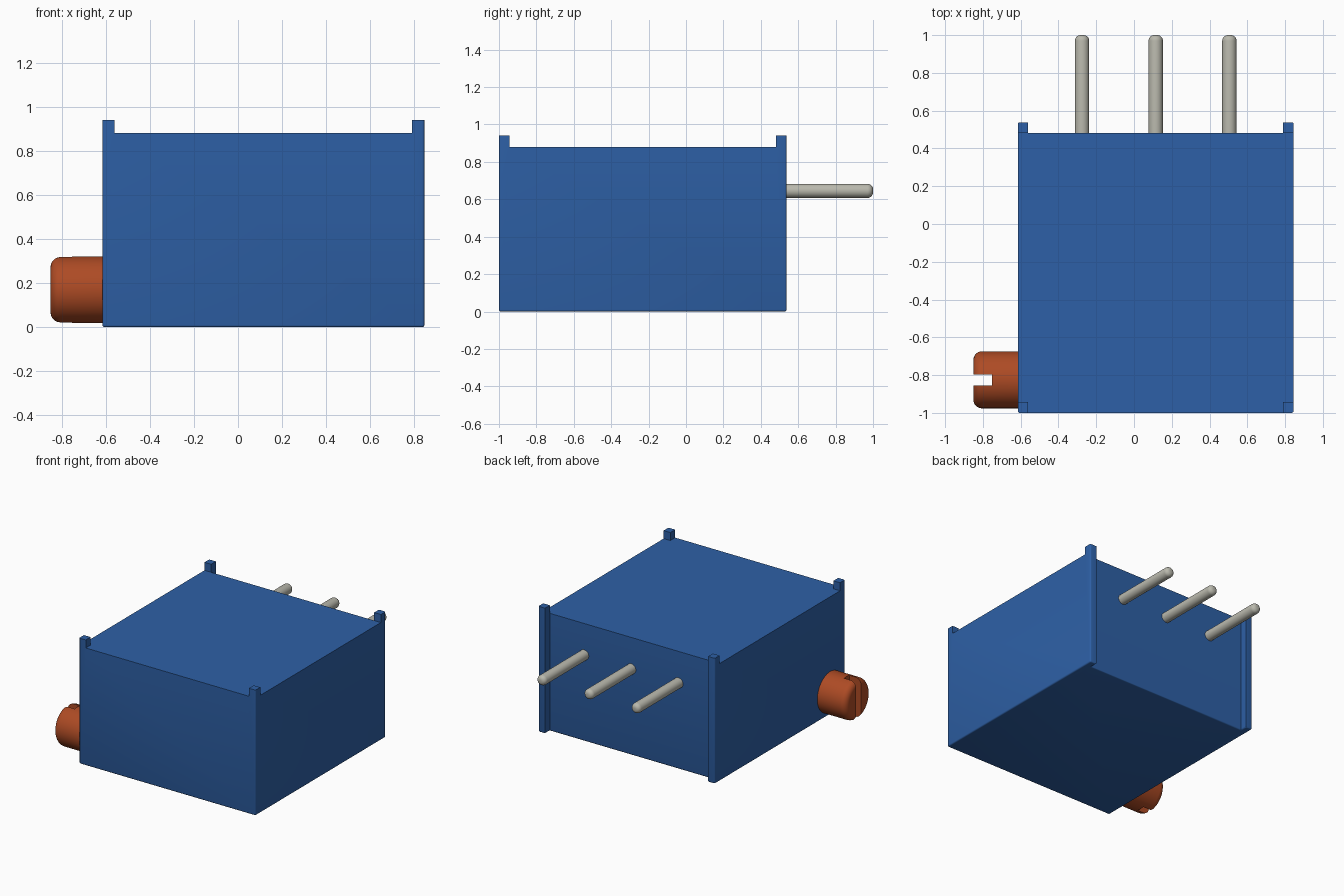
import bpy, bmesh, math
from mathutils import Vector, Matrix

if "Cube" in bpy.data.objects:
    bpy.data.objects.remove(bpy.data.objects["Cube"], do_unlink=True)


def material(name, rgb):
    m = bpy.data.materials.new(name)
    m.use_nodes = True
    m.diffuse_color = (*rgb, 1)
    bsdf = next(n for n in m.node_tree.nodes if n.type == 'BSDF_PRINCIPLED')
    bsdf.inputs["Base Color"].default_value = (*rgb, 1)
    return m


BLUE = material("blue plastic", (0.027, 0.118, 0.385))
COPPER = material("copper orange", (0.42, 0.07, 0.018))
METAL = material("grey metal", (0.49, 0.485, 0.42))


def make_object(name, bm, mat):
    bmesh.ops.recalc_face_normals(bm, faces=bm.faces)
    mesh = bpy.data.meshes.new(name)
    bm.to_mesh(mesh)
    bm.free()
    ob = bpy.data.objects.new(name, mesh)
    bpy.context.collection.objects.link(ob)
    mesh.materials.append(mat)
    return ob


def smooth(ob, angle=35):
    bpy.ops.object.select_all(action='DESELECT')
    ob.select_set(True)
    bpy.context.view_layer.objects.active = ob
    bpy.ops.object.shade_smooth_by_angle(angle=math.radians(angle))


def rounded_rod(name, start, direction, length, radius, rounding, mat, sides):
    """Solid rod along a direction, flat at the start and rounded at the far end."""
    profile = [(0, 0), (radius, 0)]
    for i in range(7):
        a = math.pi / 2 * i / 6
        profile.append((radius - rounding + rounding * math.cos(a),
                        length - rounding + rounding * math.sin(a)))
    profile.append((0, length))
    bm = bmesh.new()
    vs = [bm.verts.new((r, 0, z)) for r, z in profile]
    es = [bm.edges.new(pair) for pair in zip(vs, vs[1:])]
    bmesh.ops.spin(bm, geom=vs + es, cent=(0, 0, 0), axis=(0, 0, 1),
                   angle=2 * math.pi, steps=sides)
    bmesh.ops.remove_doubles(bm, verts=bm.verts, dist=1e-5)
    turn = Vector(direction).to_track_quat('Z', 'Y').to_matrix().to_4x4()
    bm.transform(Matrix.Translation(start) @ turn)
    return make_object(name, bm, mat)


# Case: footprint cells raised to the lid, then the four corners raised further
XS = (-0.615, -0.56, 0.79, 0.845)
YS = (-1.0, -0.943, 0.482, 0.538)
LID, CORNER = 0.88, 0.94
bm = bmesh.new()
grid = [[bm.verts.new((x, y, 0)) for y in YS] for x in XS]
for i in range(3):
    for j in range(3):
        if (i, j) != (1, 2):          # recess between the back posts
            bm.faces.new((grid[i][j], grid[i + 1][j], grid[i + 1][j + 1], grid[i][j + 1]))


def raise_faces(faces, height):
    ret = bmesh.ops.extrude_face_region(bm, geom=faces)
    new = [g for g in ret["geom"] if isinstance(g, bmesh.types.BMVert)]
    bmesh.ops.translate(bm, verts=new, vec=(0, 0, height))
    return [g for g in ret["geom"] if isinstance(g, bmesh.types.BMFace)]


top = raise_faces(bm.faces[:], LID)
corners = []
for f in top:
    c = f.calc_center_median()
    if not XS[1] < c.x < XS[2] and not YS[1] < c.y < YS[2]:
        corners.append(f)
old = [f for f in corners]
raise_faces(corners, CORNER - LID)
bmesh.ops.delete(bm, geom=[f for f in old if f.is_valid], context='FACES_ONLY')
bmesh.ops.recalc_face_normals(bm, faces=bm.faces)
bmesh.ops.dissolve_limit(bm, angle_limit=0.01, verts=bm.verts, edges=bm.edges)


# Soften the bottom rim and the four outer upright edges
def is_soft(e):
    a, b = (v.co for v in e.verts)
    if a.z < 1e-4 and b.z < 1e-4:
        return True
    upright = abs(a.x - b.x) < 1e-4 and abs(a.y - b.y) < 1e-4
    return (upright and min(abs(a.x - XS[0]), abs(a.x - XS[3])) < 1e-4
            and min(abs(a.y - YS[0]), abs(a.y - YS[3])) < 1e-4)


bmesh.ops.bevel(bm, geom=[e for e in bm.edges if is_soft(e)], offset=0.01,
                segments=3, profile=0.5, affect='EDGES', clamp_overlap=True)
smooth(make_object("case", bm, BLUE))

# Three round contact pins out of the back
for k, x in enumerate((-0.275, 0.115, 0.505)):
    smooth(rounded_rod(f"pin_{k + 1}", (x, 0.46, 0.645), (0, 1, 0),
                       0.54, 0.038, 0.03, METAL, 32))

# Adjusting screw on the right side, with a slot cut across its head
screw = rounded_rod("adjusting_screw", (-0.60, -0.825, 0.17), (-1, 0, 0),
                    0.25, 0.151, 0.045, COPPER, 64)
bm = bmesh.new()
bmesh.ops.create_cube(bm, size=1, matrix=Matrix.Translation((-0.852, -0.826, 0.17))
                      @ Matrix.Diagonal((0.2, 0.06, 0.5, 1)))
cutter = make_object("slot_cutter", bm, COPPER)
cutter.hide_render = True
mod = screw.modifiers.new("slot", 'BOOLEAN')
mod.operation = 'DIFFERENCE'
mod.solver = 'EXACT'
mod.object = cutter
bpy.context.view_layer.objects.active = screw
bpy.ops.object.modifier_apply(modifier=mod.name)
bpy.data.objects.remove(cutter, do_unlink=True)
smooth(screw)
